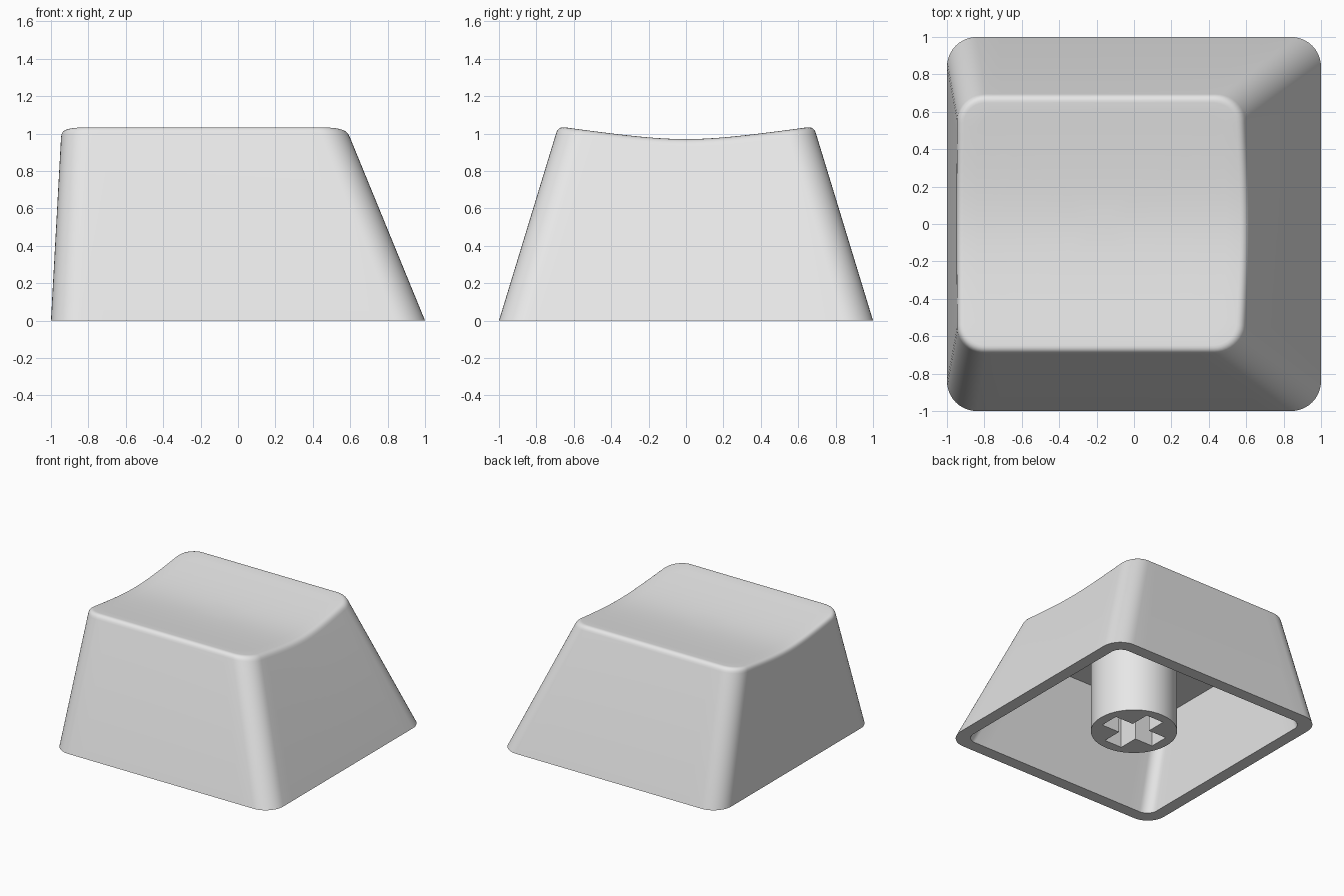
import bpy, bmesh, math
from mathutils import Vector

if "Cube" in bpy.data.objects:
    bpy.data.objects.remove(bpy.data.objects["Cube"])

grey = bpy.data.materials.new("light grey plastic")
grey.diffuse_color = (0.8, 0.8, 0.8, 1)
grey.use_nodes = True
grey.node_tree.nodes["Principled BSDF"].inputs["Base Color"].default_value = grey.diffuse_color

CEILING = 0.75   # height of the hollow's ceiling
WALL = 0.1       # wall thickness


def dish(y):
    """Height of the scooped top surface."""
    return 0.97 + 0.153 * (math.sqrt(y * y + 0.09) - 0.3)


def outline(z, inset=0.0, side=14, corner=10):
    """Rounded rectangle of the tapered body at height z, counter-clockwise."""
    r = 0.16 - 0.01 * z - inset
    r = max(r, 0.09)
    x0, x1 = -1 + 0.055 * z + inset, 1 - 0.41 * z - inset
    h = 1 - 0.305 * z - inset
    centres = [(x1 - r, h - r), (x0 + r, h - r), (x0 + r, r - h), (x1 - r, r - h)]
    pts = []
    for q, (cx, cy) in enumerate(centres):
        for i in range(corner + 1):
            a = math.pi / 2 * (q + i / corner)
            pts.append(Vector((cx + r * math.cos(a), cy + r * math.sin(a), z)))
        a = math.pi / 2 * (q + 1)
        nx, ny = centres[(q + 1) % 4]
        start = pts[-1]
        end = Vector((nx + r * math.cos(a), ny + r * math.sin(a), z))
        pts += [start.lerp(end, k / side) for k in range(1, side)]
    return pts


def finish(obj):
    obj.data.materials.clear()
    obj.data.materials.append(grey)
    bpy.ops.object.select_all(action='DESELECT')
    obj.select_set(True)
    bpy.context.view_layer.objects.active = obj
    bpy.ops.object.shade_smooth_by_angle(angle=math.radians(30))


# Cap shell: hollow, rim, tapered walls, rounded top edge, scooped top
base = outline(0)
count = len(base)
wall, edge, lip = [], [], []
for i in range(count):
    z = 1.0
    for _ in range(6):
        z = dish(outline(z)[i].y)
    e = outline(z)[i]
    t = outline(z, 0.035)[i]
    t.z = dish(t.y)
    edge.append(e)
    lip.append(t)
    wall.append(e + (base[i] - e).normalized() * 0.04)

rings = [outline(CEILING, WALL), outline(0, WALL), base]
for k in range(6):
    u = k / 5
    rings.append([w * (1 - u) ** 2 + e * 2 * u * (1 - u) + t * u * u
                  for w, e, t in zip(wall, edge, lip)])
middle = Vector((-0.175, 0, 0))
for f in (0.9, 0.78, 0.64, 0.5, 0.36, 0.22, 0.1):
    ring = []
    for p in lip:
        q = middle.lerp(p, f)
        q.z = dish(q.y)
        ring.append(q)
    rings.append(ring)

bm = bmesh.new()
loops = [[bm.verts.new(p) for p in ring] for ring in rings]
for a, b in zip(loops, loops[1:]):
    for i in range(count):
        j = (i + 1) % count
        bm.faces.new((a[i], a[j], b[j], b[i]))
bm.faces.new(loops[0])
bm.faces.new(loops[-1])
bmesh.ops.recalc_face_normals(bm, faces=bm.faces)
mesh = bpy.data.meshes.new("cap_shell")
bm.to_mesh(mesh)
bm.free()
shell = bpy.data.objects.new("cap_shell", mesh)
bpy.context.collection.objects.link(shell)
finish(shell)

# Stem: round post with a cross-shaped socket
R, L, W = 0.325, 0.245, 0.08
circle = [(R * math.cos(a), R * math.sin(a))
          for a in (2 * math.pi * i / 64 for i in range(64))]
cross = []
for q in range(4):
    c, s = round(math.cos(q * math.pi / 2)), round(math.sin(q * math.pi / 2))
    cross += [(x * c - y * s, x * s + y * c) for x, y in ((L, -W), (L, W), (W, W))]

curve = bpy.data.curves.new("stem", 'CURVE')
curve.dimensions = '2D'
curve.fill_mode = 'BOTH'
curve.extrude = (CEILING + 0.01) / 2
for pts in (circle, cross):
    spline = curve.splines.new('POLY')
    spline.points.add(len(pts) - 1)
    for point, (x, y) in zip(spline.points, pts):
        point.co = (x, y, 0, 1)
    spline.use_cyclic_u = True
stem = bpy.data.objects.new("stem", curve)
stem.location.z = curve.extrude
bpy.context.collection.objects.link(stem)
bpy.ops.object.select_all(action='DESELECT')
stem.select_set(True)
bpy.context.view_layer.objects.active = stem
bpy.ops.object.convert(target='MESH')
stem = bpy.context.view_layer.objects.active
bm = bmesh.new()
bm.from_mesh(stem.data)
bmesh.ops.remove_doubles(bm, verts=bm.verts, dist=0.0001)
bmesh.ops.recalc_face_normals(bm, faces=bm.faces)
bm.to_mesh(stem.data)
bm.free()
finish(stem)
